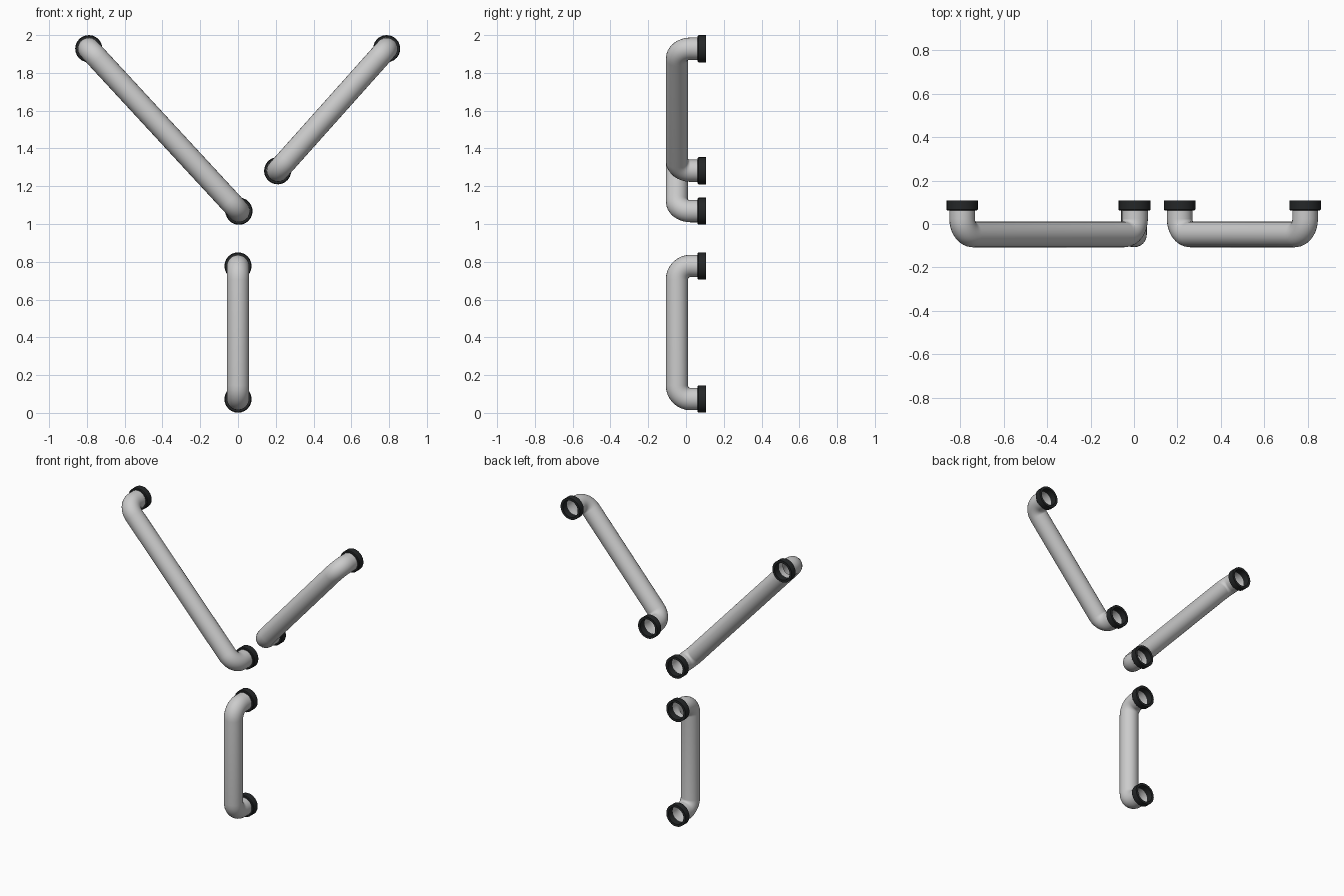
import bpy, bmesh, math
from mathutils import Vector

if "Cube" in bpy.data.objects:
    bpy.data.objects.remove(bpy.data.objects["Cube"])

TUBE_R, BEND_R, BAR_Y, END_Y = 0.059, 0.072, -0.048, 0.072
FL_OUT, FL_IN, FL_BACK, FL_FRONT = 0.072, 0.056, 0.107, 0.062
SIDES, BEND_STEPS, FL_SIDES = 24, 8, 24


def material(name, rgb):
    m = bpy.data.materials.new(name)
    m.diffuse_color = (*rgb, 1)
    m.use_nodes = True
    m.node_tree.nodes["Principled BSDF"].inputs["Base Color"].default_value = m.diffuse_color
    return m


steel = material("brushed steel", (0.6, 0.6, 0.6))
rubber = material("black rubber", (0.018, 0.02, 0.021))


def loft(name, rings, mat, closed=False):
    """Skin a list of vertex rings; closed joins the last ring to the first."""
    bm = bmesh.new()
    vr = [[bm.verts.new(p) for p in ring] for ring in rings]
    pairs = list(zip(vr, vr[1:])) + ([(vr[-1], vr[0])] if closed else [])
    for a, b in pairs:
        n = len(a)
        for i in range(n):
            j = (i + 1) % n
            bm.faces.new((a[i], a[j], b[j], b[i]))
    bmesh.ops.recalc_face_normals(bm, faces=bm.faces)
    me = bpy.data.meshes.new(name)
    bm.to_mesh(me)
    # open tubes: make sure the outside faces outward
    bm.free()
    me.materials.append(mat)
    ob = bpy.data.objects.new(name, me)
    bpy.context.collection.objects.link(ob)
    bpy.context.view_layer.objects.active = ob
    bpy.ops.object.select_all(action='DESELECT')
    ob.select_set(True)
    bpy.ops.object.shade_smooth_by_angle(angle=math.radians(35))
    return ob


def circle(c, u, v, r, n):
    return [c + r * (math.cos(t) * u + math.sin(t) * v)
            for t in (2 * math.pi * i / n for i in range(n))]


def grab_bar(name, a, b):
    """Bar between two wall points (x, z), bent back to +y at both ends."""
    a, b = Vector((a[0], 0, a[1])), Vector((b[0], 0, b[1]))
    length = (b - a).length
    d, y = (b - a).normalized(), Vector((0, 1, 0))
    side = d.cross(y)
    # centre line as (distance along bar, y, heading angle)
    path = [(0, END_Y, -math.pi / 2)]
    for i in range(BEND_STEPS + 1):
        t = math.pi / 2 * i / BEND_STEPS
        path.append((BEND_R * (1 - math.cos(t)),
                     BAR_Y + BEND_R * (1 - math.sin(t)), t - math.pi / 2))
    path += [(length - s, yy, -h) for s, yy, h in reversed(path)]
    rings = [circle(a + d * s + y * yy, side,
                    y * math.cos(h) - d * math.sin(h), TUBE_R, SIDES)
             for s, yy, h in path]
    loft(name + "_tube", rings, steel)
    # hollow end collars with a small front chamfer
    profile = [(FL_IN, FL_FRONT), (FL_OUT - 0.004, FL_FRONT),
               (FL_OUT, FL_FRONT + 0.004), (FL_OUT, FL_BACK), (FL_IN, FL_BACK)]
    for end, c in (("start", a), ("end", b)):
        loft(f"{name}_{end}_collar",
             [circle(c + y * yy, d, side, r, FL_SIDES) for r, yy in profile],
             rubber, closed=True)


grab_bar("vertical_bar", (0, 0.073), (0, 0.778))
grab_bar("long_diagonal_bar", (0.005, 1.068), (-0.79, 1.928))
grab_bar("short_diagonal_bar", (0.21, 1.282), (0.787, 1.928))
